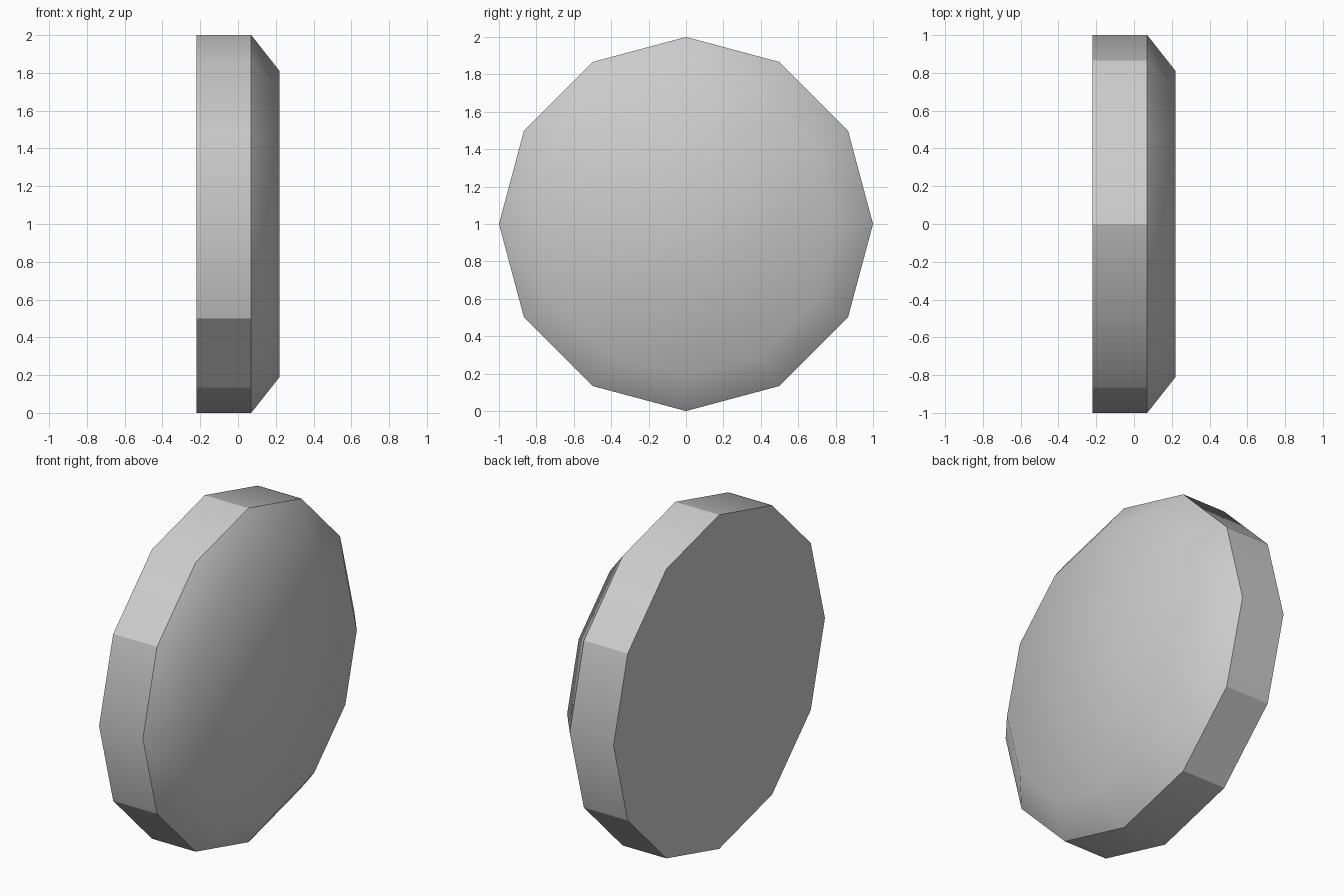
import bpy
import bmesh
import math

cube = bpy.data.objects.get("Cube")
if cube:
    bpy.data.objects.remove(cube, do_unlink=True)

SIDES = 12
PROFILE = [(-0.22, 1.0), (0.07, 1.0), (0.22, 0.81)]   # (x, radius) along the axle
CREASES = {1, 3, 5, 7, 8, 10, 11}                     # hard corners around the rim

# Single flat grey
grey = bpy.data.materials.new("plain_grey")
grey.use_nodes = True
colour = (0.6, 0.6, 0.6, 1)
grey.diffuse_color = colour
grey.node_tree.nodes["Principled BSDF"].inputs["Base Color"].default_value = colour

# Twelve-sided disc on its edge, chamfered on one face
bm = bmesh.new()
rings = []
for x, radius in PROFILE:
    angles = [math.tau * i / SIDES for i in range(SIDES)]
    rings.append([bm.verts.new((x, radius * math.cos(a), 1 + radius * math.sin(a)))
                  for a in angles])
for low, high in zip(rings, rings[1:]):
    for i in range(SIDES):
        j = (i + 1) % SIDES
        bm.faces.new((low[i], low[j], high[j], high[i]))
bm.faces.new(rings[0])
bm.faces.new(rings[-1])
bmesh.ops.recalc_face_normals(bm, faces=bm.faces)

mesh = bpy.data.meshes.new("chamfered_disc")
bm.to_mesh(mesh)
bm.free()
mesh.materials.append(grey)
disc = bpy.data.objects.new("chamfered_disc", mesh)
bpy.context.collection.objects.link(disc)

# Smooth shading, with the caps, chamfer and selected rim corners kept hard
bpy.ops.object.select_all(action='DESELECT')
disc.select_set(True)
bpy.context.view_layer.objects.active = disc
bpy.ops.object.shade_smooth_by_angle(angle=math.radians(40))
for edge in mesh.edges:
    a, b = sorted(edge.vertices)
    if b - a == SIDES and a < SIDES and a in CREASES:
        edge.use_edge_sharp = True
